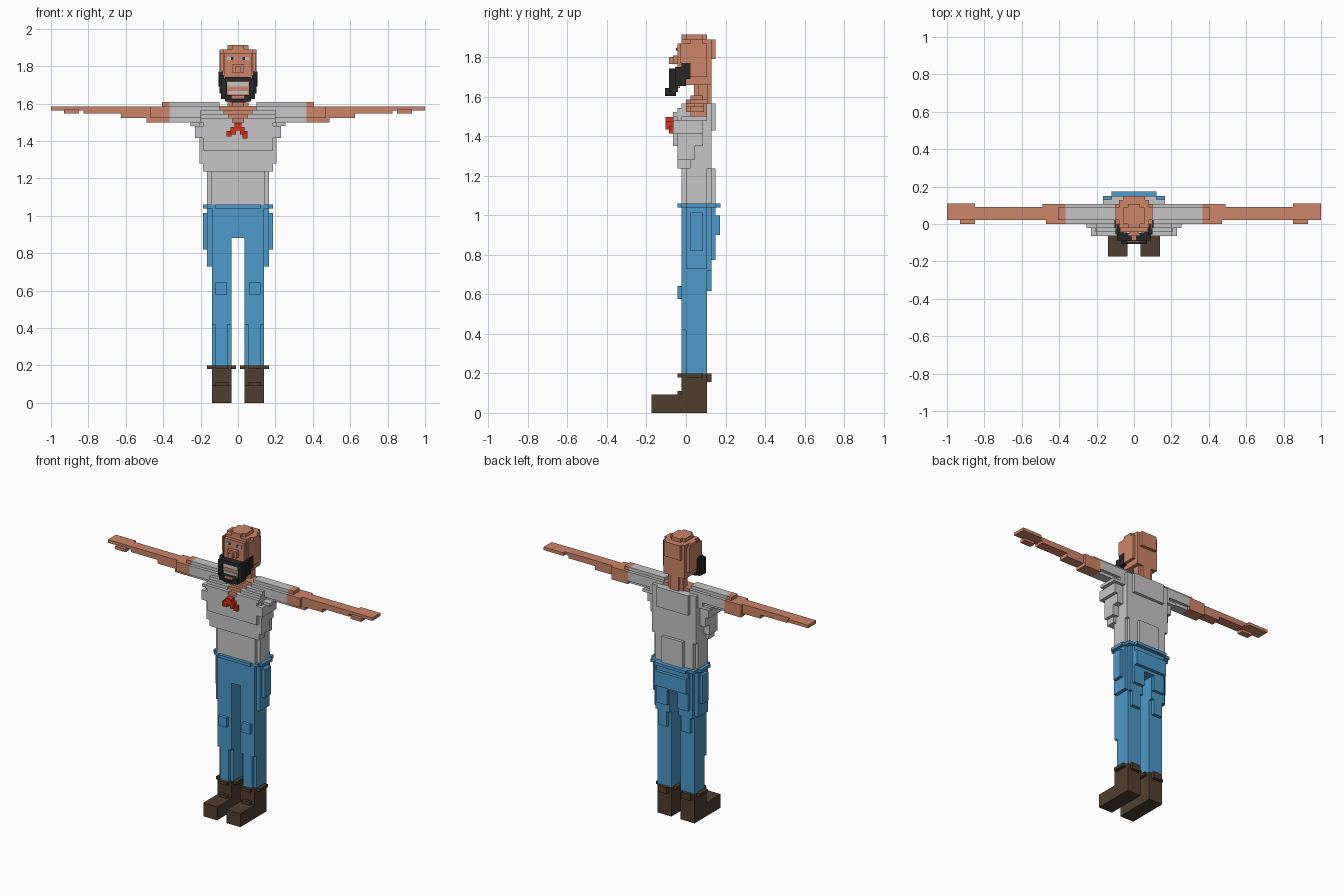
import bpy, bmesh


def material(name, r, g, b):
    m = bpy.data.materials.new(name)
    m.diffuse_color = tuple((c / 255) ** 2.2 for c in (r, g, b)) + (1,)
    return m


SKIN = material("skin", 203, 132, 104)
CLOTH = material("light_grey", 196, 196, 196)
DENIM = material("blue", 78, 152, 200)
LEATHER = material("brown", 82, 65, 51)
HAIR = material("black", 45, 43, 43)
SCARF = material("red", 212, 54, 32)


def blocks(name, mat, boxes, mirror=True):
    """Boxes as (x0, x1, y0, y1, z0, z1); mirrored across x = 0 unless centred."""
    bm = bmesh.new()
    for x0, x1, y0, y1, z0, z1 in boxes:
        spans = [(x0, x1)]
        if mirror and abs(x0 + x1) > 1e-6:
            spans.append((-x1, -x0))
        for a, b in spans:
            cube = bmesh.ops.create_cube(bm, size=1)
            for v in cube["verts"]:
                v.co = ((a + b) / 2 + v.co.x * (b - a),
                        (y0 + y1) / 2 + v.co.y * (y1 - y0),
                        (z0 + z1) / 2 + v.co.z * (z1 - z0))
    me = bpy.data.meshes.new(name)
    bm.to_mesh(me)
    bm.free()
    me.materials.append(mat)
    ob = bpy.data.objects.new(name, me)
    bpy.context.collection.objects.link(ob)
    return ob


# Boots with cuffs
blocks("boots", LEATHER, [
    (.035, .14, -.175, .107, 0, .092),
    (.035, .14, -.022, .107, .092, .18),
    (.055, .12, -.043, 0, .092, .112),
    (.012, .165, 0, .087, .18, .2),
    (.035, .14, -.022, .107, .18, .2),
    (.055, .12, -.043, .13, .18, .2),
    (.055, .12, .1, .13, .157, .18),
])

# Trouser legs with knee patches
blocks("trouser_legs", DENIM, [
    (.055, .12, -.022, .107, .2, .42),
    (.035, .14, 0, .107, .2, .42),
    (.035, .14, -.022, .107, .42, .88),
    (.058, .12, -.043, 0, .577, .642),
    (.055, .12, .1, .13, .617, .88),
    (.035, .14, .1, .13, .72, .88),
    (.04, .12, .12, .15, .775, .9),
])

# Hips, side pockets and seat
blocks("hips", DENIM, [
    (-.14, .14, -.022, .13, .88, 1.04),
    (.13, .165, 0, .107, .73, 1.04),
    (.15, .187, .022, .087, .82, 1.015),
    (-.12, .12, .12, .15, .88, 1.04),
    (-.12, .12, .14, .172, .9, 1.0),
])
blocks("waistband", DENIM, [
    (-.187, .187, 0, .107, 1.04, 1.06),
    (-.165, .165, -.022, .15, 1.04, 1.06),
    (-.12, .12, -.043, .175, 1.04, 1.06),
])

# Shirt body
blocks("shirt_waist", CLOTH, [
    (-.165, .165, 0, .107, 1.06, 1.25),
    (-.145, .145, -.022, .13, 1.06, 1.25),
    (-.08, .08, .12, .15, 1.06, 1.238),
])
blocks("shirt_chest", CLOTH, [
    (-.165, .165, -.02, .13, 1.238, 1.5),
    (-.187, .187, -.043, .022, 1.238, 1.35),
    (-.207, .207, -.043, .043, 1.28, 1.415),
    (-.187, .187, -.065, 0, 1.35, 1.5),
    (-.207, .207, -.043, .087, 1.35, 1.5),
    (-.23, .23, -.065, .087, 1.415, 1.48),
    (-.255, .255, -.022, .107, 1.48, 1.5),
    (-.165, .165, .1, .13, 1.5, 1.565),
    (-.12, .12, .12, .15, 1.43, 1.565),
])

# Open collar: shirt steps on both sides, skin set back between them
collar, throat = [], []
steps = [(.03, -.065, 1.5), (.05, -.043, 1.522), (.075, -.022, 1.543), (.1, 0, 1.564)]
for half, front, z in steps:
    top = z + .022
    collar.append((half, .2 if z < 1.56 else .25, front, .107, z, top))
    throat.append((-half, half, front + .012, .1, z, top))
blocks("shirt_collar", CLOTH, collar)
blocks("throat", SKIN, throat)

# Sleeves
blocks("sleeves", CLOTH, [
    (.16, .365, 0, .107, 1.522, 1.585),
    (.16, .365, .022, .087, 1.5, 1.522),
    (.1, .365, .022, .087, 1.585, 1.607),
])

# Arms and hands
blocks("arms", SKIN, [
    (.365, .47, 0, .107, 1.522, 1.585),
    (.365, .49, .022, .107, 1.5, 1.585),
    (.365, .405, .022, .087, 1.585, 1.607),
    (.49, .625, .022, .09, 1.522, 1.585),
    (.625, .825, .022, .09, 1.547, 1.585),
])
blocks("hands", SKIN, [
    (.825, .85, .022, .09, 1.564, 1.585),
    (.85, 1.0, .022, .11, 1.564, 1.585),
    (.85, .93, 0, .043, 1.547, 1.568),
])

# Knotted scarf
blocks("scarf", SCARF, [
    (-.02, .02, -.105, -.06, 1.455, 1.497),
    (-.04, -.012, -.105, -.06, 1.435, 1.475),
    (-.062, -.035, -.085, -.06, 1.425, 1.452),
    (.012, .035, -.105, -.06, 1.435, 1.475),
    (.025, .052, -.085, -.06, 1.414, 1.452),
], mirror=False)

# Neck and head
blocks("neck", SKIN, [(-.033, .033, .04, .128, 1.56, 1.7),
                      (-.055, .055, .06, .11, 1.56, 1.7)])
blocks("head", SKIN, [
    (-.1, .1, 0, .107, 1.7, 1.87),
    (-.08, .08, -.022, .128, 1.66, 1.89),
    (-.075, .075, -.043, .1, 1.66, 1.87),
    (-.06, .06, .1, .15, 1.79, 1.89),
    (-.1, .1, .022, .087, 1.85, 1.89),
    (-.055, .055, 0, .087, 1.89, 1.914),
    (-.033, .033, -.022, .107, 1.89, 1.914),
    (.09, .1, -.03, .02, 1.77, 1.87),
])
blocks("nose", SKIN, [(-.033, .033, -.065, -.03, 1.765, 1.81),
                      (-.014, .014, -.087, -.03, 1.765, 1.8)])

# Eyes as thin plates
blocks("eye_whites", CLOTH, [(.018, .055, -.047, -.04, 1.832, 1.85)])
blocks("pupils", HAIR, [(.025, .037, -.05, -.04, 1.834, 1.848)])

# Beard, moustache and mouth
blocks("beard", HAIR, [
    (.08, .103, -.022, .022, 1.69, 1.772),
    (.075, .1, -.055, 0, 1.655, 1.75),
    (.06, .09, -.087, -.04, 1.625, 1.735),
    (-.07, .07, -.087, -.04, 1.718, 1.742),
    (-.07, .07, -.09, -.043, 1.625, 1.645),
    (-.04, .04, -.107, -.05, 1.605, 1.625),
    (.035, .07, -.107, -.05, 1.61, 1.645),
])
blocks("lips", SKIN, [(-.06, .06, -.075, -.03, 1.645, 1.718),
                      (-.036, .036, -.095, -.06, 1.626, 1.643)])
blocks("teeth", CLOTH, [(-.055, .055, -.083, -.07, 1.692, 1.716),
                        (-.05, .05, -.083, -.07, 1.65, 1.668)])
